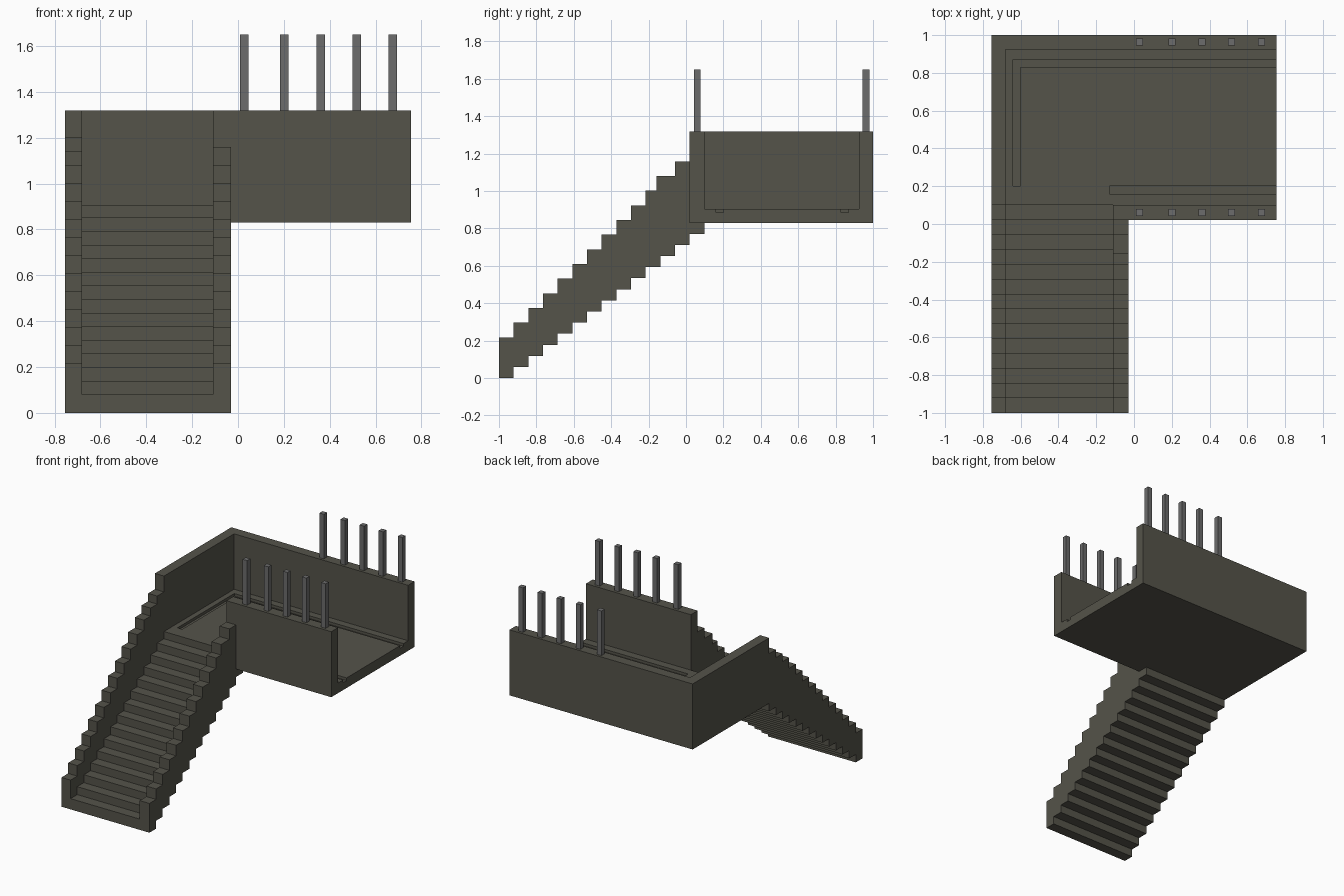
import bpy, bmesh

if "Cube" in bpy.data.objects:
    bpy.data.objects.remove(bpy.data.objects["Cube"])


def material(name, rgb):
    m = bpy.data.materials.new(name)
    m.diffuse_color = (*rgb, 1)
    m.use_nodes = True
    m.node_tree.nodes["Principled BSDF"].inputs["Base Color"].default_value = m.diffuse_color
    return m


STONE = material("dark olive stone", (0.09, 0.087, 0.068))
METAL = material("grey metal", (0.15, 0.15, 0.15))


def block_solid(name, boxes, cuts, mat):
    """One clean shell around a union of boxes (x0,x1,y0,y1,z0,z1) minus cut boxes."""
    br = [sorted({round(v, 4) for b in boxes + cuts for v in b[2 * a:2 * a + 2]})
          for a in range(3)]
    n = [len(b) - 1 for b in br]

    def inside(p, b):
        return all(b[2 * a] < p[a] < b[2 * a + 1] for a in range(3))

    cells = set()
    for i in range(n[0]):
        for j in range(n[1]):
            for k in range(n[2]):
                p = [(br[a][c] + br[a][c + 1]) / 2 for a, c in enumerate((i, j, k))]
                if any(inside(p, b) for b in boxes) and not any(inside(p, c) for c in cuts):
                    cells.add((i, j, k))

    bm = bmesh.new()
    verts = {}

    def vert(c):
        if c not in verts:
            verts[c] = bm.verts.new([br[a][c[a]] for a in range(3)])
        return verts[c]

    for cell in cells:
        for a in range(3):
            u, w = (a + 1) % 3, (a + 2) % 3
            for side in (0, 1):
                nb = list(cell)
                nb[a] += 2 * side - 1
                if tuple(nb) in cells:
                    continue
                loop = []
                for du, dw in ((0, 0), (1, 0), (1, 1), (0, 1)):
                    c = list(cell)
                    c[a] += side
                    c[u] += du
                    c[w] += dw
                    loop.append(vert(tuple(c)))
                bm.faces.new(loop if side else loop[::-1])
    bmesh.ops.dissolve_limit(bm, angle_limit=0.01, verts=bm.verts[:], edges=bm.edges[:])
    me = bpy.data.meshes.new(name)
    bm.to_mesh(me)
    bm.free()
    me.materials.append(mat)
    ob = bpy.data.objects.new(name, me)
    bpy.context.collection.objects.link(ob)
    return ob


XL, XR = -0.755, 0.755          # outer sides
XI, XJ, XK = -0.68, -0.11, -0.03  # left rail inside, right rail inside / outside
FLOOR, BASE, TOP = 0.905, 0.83, 1.318

# Landing: floor, three parapet walls, U-shaped drain grooves
landing = [
    (XL, XR, 0.10, 1.0, BASE, FLOOR),
    (XL, XR, 0.925, 1.0, BASE, TOP),
    (XL, XI, 0.10, 1.0, BASE, TOP),
    (XJ, XR, 0.02, 0.10, BASE, TOP),
]
grooves = [
    (-0.64, XR, 0.83, 0.87, 0.885, FLOOR),
    (-0.64, -0.60, 0.20, 0.87, 0.885, FLOOR),
    (-0.13, XR, 0.16, 0.20, 0.885, FLOOR),
]
block_solid("landing", landing, grooves, STONE)

# Stairs: stepped underside, treads and stepped side rails
pitch = 1.02 / 13
flight = []
for k in range(14):
    y0, y1 = -1 + k * pitch, -1 + (k + 1) * pitch
    if k == 13:
        y1 = 0.10
    lo = 0.0593 * k
    rail = 0.218 + 0.0784 * k
    left = {12: 1.14, 13: 1.20}.get(k, rail)
    right = BASE if k == 13 else rail
    flight += [
        (XI, XJ, y0, y1, lo, lo + 0.08),
        (XL, XI, y0, y1, lo, left),
        (XJ, XK, y0, y1, lo, right),
    ]
# slightly longer step near the top of the right rail
flight.append((XJ, XK, -0.157, -0.13, 0.9, 0.218 + 0.0784 * 11))
block_solid("stairs", flight, [], STONE)

# Railing posts on the front and back walls
for side, y in (("front", 0.06), ("back", 0.963)):
    for i, x in enumerate((0.028, 0.202, 0.36, 0.517, 0.675)):
        h = 0.0185
        block_solid(f"{side}_post_{i + 1}",
                    [(x - h, x + h, y - h, y + h, TOP, 1.65)], [], METAL)
